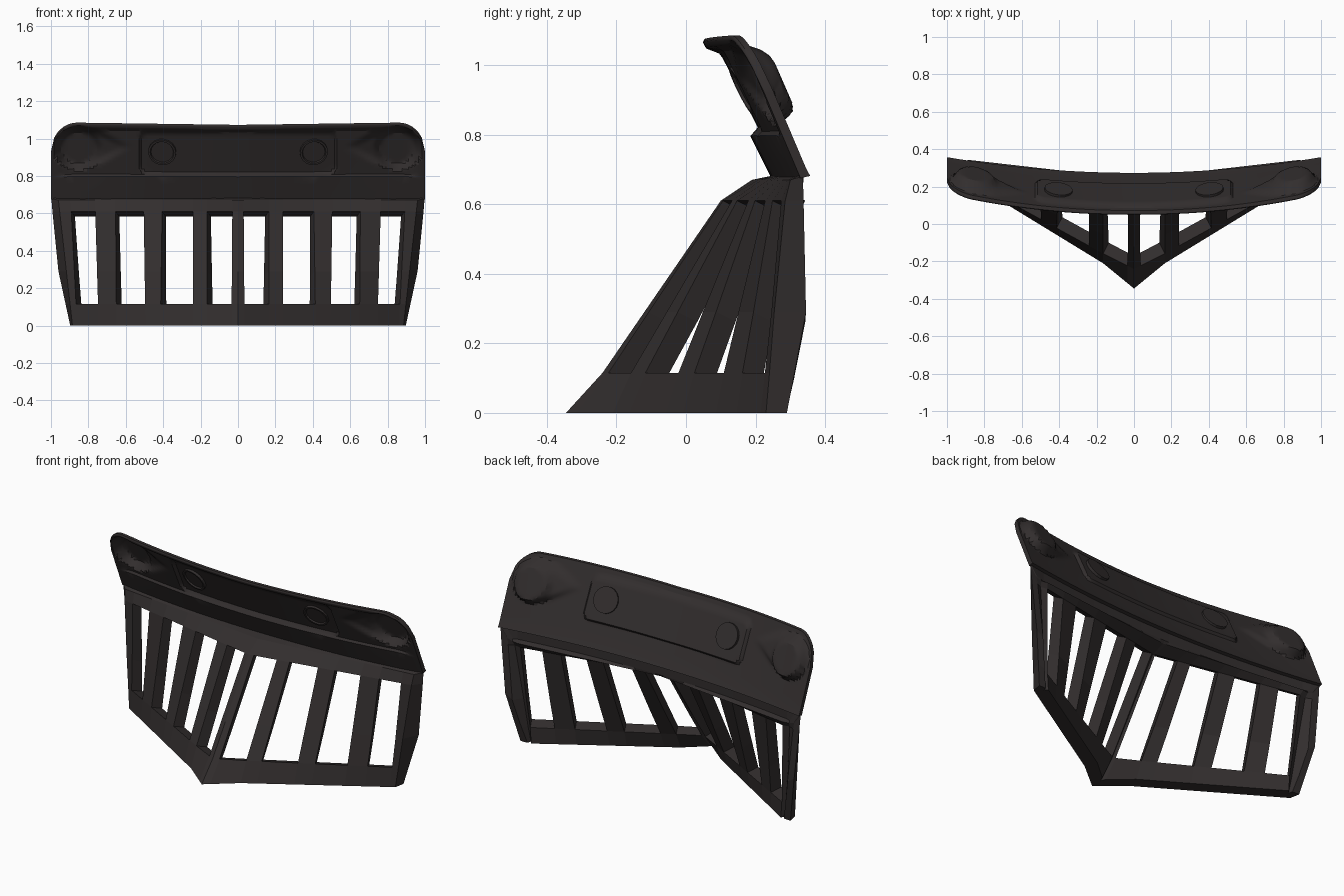
import bpy, bmesh, math
from mathutils import Vector

if "Cube" in bpy.data.objects:
    bpy.data.objects.remove(bpy.data.objects["Cube"])

mat = bpy.data.materials.new("dark_metal")
mat.diffuse_color = (0.032, 0.027, 0.027, 1)
mat.use_nodes = True
mat.node_tree.nodes["Principled BSDF"].inputs["Base Color"].default_value = mat.diffuse_color


def clamp(v):
    return max(0.0, min(1.0, v))


def lerp_path(pts, x):
    for (x0, y0), (x1, y1) in zip(pts, pts[1:]):
        if x <= x1:
            return y0 + (y1 - y0) * (x - x0) / (x1 - x0)
    return pts[-1][1]


def shell(name, front, back, holes=()):
    """Closed, mirrored shell between two grids of points (x outward, z up)."""
    bm = bmesh.new()
    f = [[bm.verts.new(p) for p in r] for r in front]
    b = [[bm.verts.new(p) for p in r] for r in back]
    for j in range(len(f) - 1):
        for i in range(len(f[0]) - 1):
            if (i, j) not in holes:
                ij = ((j, i), (j, i + 1), (j + 1, i + 1), (j + 1, i))
                bm.faces.new([f[a][c] for a, c in ij])
                bm.faces.new([b[a][c] for a, c in reversed(ij)])
    bm.verts.index_update()
    twin = {}
    for rf, rb in zip(f, b):
        twin.update(zip(rf, rb))
    # walls around every open edge except the mirror seam
    for e in [e for e in bm.edges if len(e.link_faces) == 1]:
        p, q = e.link_loops[0].vert, e.link_loops[0].link_loop_next.vert
        if p in twin and not (p.co.x == 0 and q.co.x == 0):
            bm.faces.new((q, p, twin[p], twin[q]))
    bmesh.ops.recalc_face_normals(bm, faces=bm.faces)
    c = max(bm.faces, key=lambda g: -g.calc_center_median().y)
    if c.normal.y > 0:
        bmesh.ops.reverse_faces(bm, faces=bm.faces)
    me = bpy.data.meshes.new(name)
    bm.to_mesh(me)
    bm.free()
    ob = bpy.data.objects.new(name, me)
    bpy.context.collection.objects.link(ob)
    me.materials.append(mat)
    ob.modifiers.new("mirror", 'MIRROR').merge_threshold = 0.0005
    return ob


# Plow: slotted V-shaped face, top ledge and side returns
xb = [0, .035, .165, .24, .415, .495, .65, .745, .86, .885]
xt = [0, .03, .165, .24, .405, .505, .655, .765, .895, .96]
foot = [(0, -.345), (.165, -.21), (.885, .23)]
low = [(0, -.24), (.165, -.158), (.89, .24)]
high = [(0, .10), (.95, .285)]
top = [(0, .19), (.96, .30)]


def bow(x):
    return .243 + .084 * x * x


def row(z, yfun, back):
    xs = [a + (b - a) * z / .67 for a, b in zip(xb, xt)]
    return [(x, yfun(x), z) for x in xs] + [back]


def mid(x):
    a = lerp_path(low, x)
    return a + (lerp_path(high, x) - a) * (.29 - .115) / (.61 - .115)


front = [
    row(0, lambda x: lerp_path(foot, x), (.897, .29, 0)),
    row(.115, lambda x: lerp_path(low, x), (.922, .312, .115)),
    row(.29, mid, (.96, .345, .29)),
    row(.61, lambda x: lerp_path(high, x), (.992, .338, .61)),
    row(.67, lambda x: lerp_path(top, x), (.998, .336, .68)),
    [(x, bow(x) + .01, .683) for x in xt] + [(1.0, .338, .69)],
]
# inward offset (x, y, z) of each row for the back of the plow
depth = [(.03, .07, 0), (.03, .058, -.02), (.026, .056, -.028),
         (.02, .054, -.028), (.012, .05, -.06), (0, 0, -.06)]
back = []
for r, (dx, dy, dz) in zip(front, depth):
    n = [(x - dx if x > 0 else 0, y + dy, z + dz) for x, y, z in r]
    n[1] = (max(n[1][0], .012), n[1][1], n[1][2])
    x, y, z = r[9]
    n[9] = (x - .04, y + min(dy, .035), z + dz)
    x, y, z = r[10]
    n[10] = (x - .045, y - .002, z + dz)
    back.append(n)
holes = {(i, j) for i in (1, 3, 5, 7) for j in (1, 2)}
shell("plow_blade", front, back, holes)


# Bumper: bowed, forward-leaning panel with recess, lip and lamp pockets
def ztop(x):
    if x < .86:
        return 1.073 + .012 * x / .86
    return .93 + .155 * math.sqrt(max(0, 1 - ((x - .86) / .14) ** 2))


def lean(x, z):
    return bow(x) - (.505 - .08 * x * x) * (z - .68)


def dent(x, z):
    # central rounded-rectangle recess
    qx, qz = x - .53 + .05, abs(z - .925) - .118 + .05
    d = math.hypot(max(qx, 0), max(qz, 0)) + min(max(qx, qz), 0) - .05
    rec = .018 * clamp(-d / .012)
    # shallow field between the lower band and the top lip
    field = .016 * clamp((z - .797) / .01) * clamp((ztop(x) - .025 - z) / .01)
    field *= clamp((.97 - x) / .06)
    # round end pocket and its tapering flare
    r = math.hypot((x - .85) / .13, (z - .95) / .117)
    pocket = .058 * clamp((1 - r) * 3.5) ** .7
    t = clamp((x - .56) / .2)
    flare = .03 * t * clamp((.1 * t - abs(z - .955)) / .03) if x < .85 else 0
    return max(rec + field, field + max(pocket, flare))


xs = [i * .52 / 14 for i in range(14)] + [.50, .515, .522, .53]
xs += [.545 + i * (.455 / 26) for i in range(27)]
zs = [0, .1, .2, .3, .303, .33, .335, .365]
zs += [.365 + (.935 - .365) * i / 16 for i in range(1, 17)]
zs += [.95, .965, .975, .985, 1.0]
front, back = [], []
for s in zs:
    fr, br = [], []
    for x in sorted(set(xs)):
        z = .675 + (ztop(x) - .675) * s
        y, d = lean(x, z), dent(x, z)
        fr.append((x, y + d + .008 * clamp((s - .98) / .02), z))
        br.append((x, y + max(d, .016) + .012, z + .006 * (s < .05)))
    front.append(fr)
    back.append(br)
bumper = shell("bumper_panel", front, back)
bpy.context.view_layer.objects.active = bumper
bumper.select_set(True)
bpy.ops.object.shade_smooth_by_angle(angle=math.radians(28))

# Round fog lamps set in the recess, each a ring with a sunken lens
for side, sx in (("left", -1), ("right", 1)):
    x, z = .405, .93
    centre = Vector((sx * x, lean(x, z) + .034, z))
    normal = Vector((sx * .12, -1, -.5)).normalized()
    rot = normal.to_track_quat('Z', 'Y')
    bm = bmesh.new()
    prof = [(.075, -.024), (.075, .012), (.064, .012), (.060, .004)]
    loops = []
    for rad, h in prof:
        loops.append([bm.verts.new(centre + rot @ Vector(
            (rad * math.cos(a * math.tau / 18), rad * math.sin(a * math.tau / 18), h)))
            for a in range(18)])
    for a, b in zip(loops, loops[1:]):
        for i in range(18):
            k = (i + 1) % 18
            bm.faces.new((a[i], a[k], b[k], b[i]))
    bm.faces.new(loops[0][::-1])
    bm.faces.new(loops[-1])
    me = bpy.data.meshes.new("fog_lamp_" + side)
    bm.to_mesh(me)
    bm.free()
    me.materials.append(mat)
    bpy.context.collection.objects.link(
        bpy.data.objects.new("fog_lamp_" + side, me))
